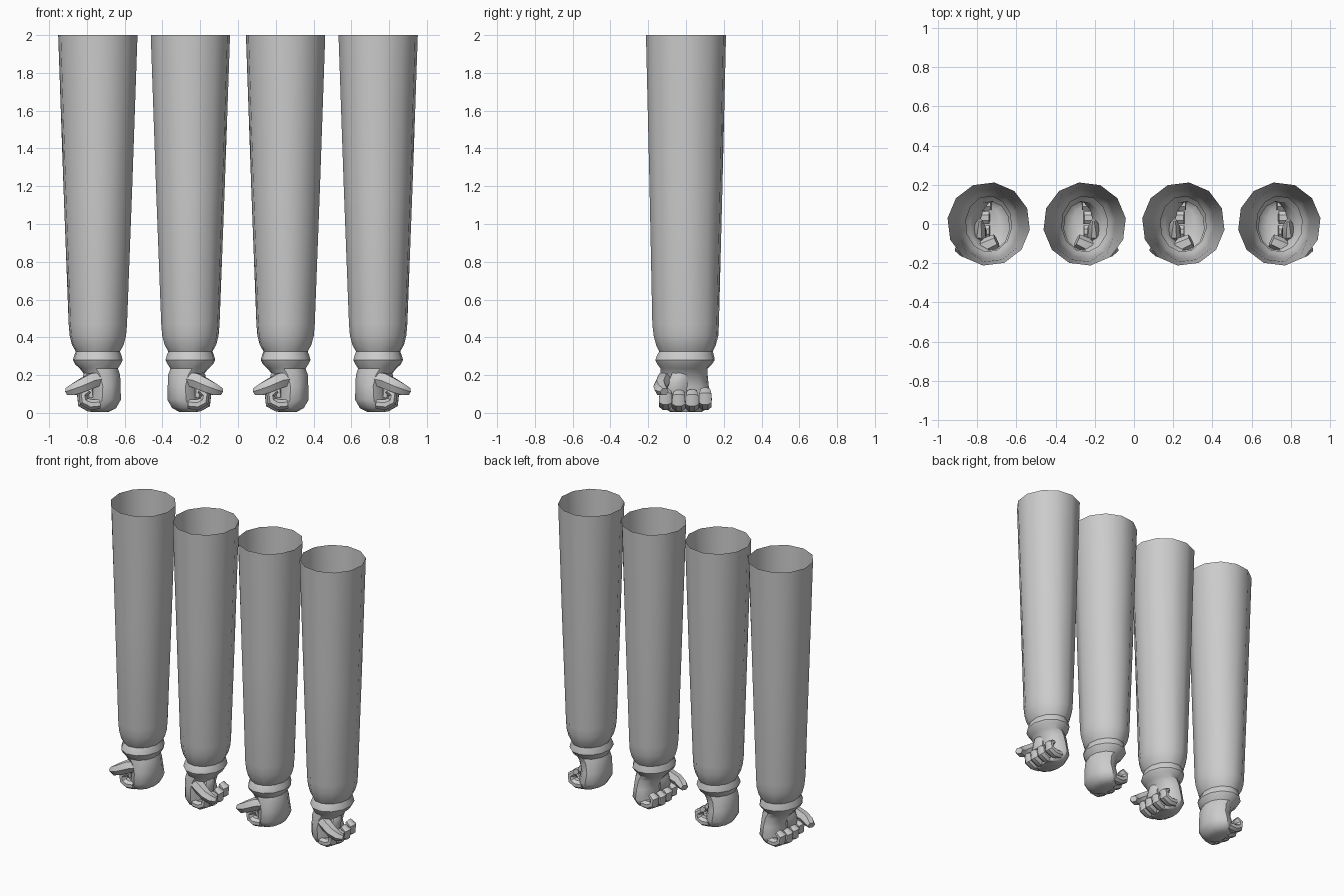
import bpy, bmesh, math
from mathutils import Vector

cube = bpy.data.objects.get("Cube")
if cube:
    bpy.data.objects.remove(cube)

grey = bpy.data.materials.new("plain_grey")
grey.use_nodes = True
COLOR = (0.6, 0.6, 0.6, 1)
grey.diffuse_color = COLOR
grey.node_tree.nodes["Principled BSDF"].inputs["Base Color"].default_value = COLOR


def loft(name, rings, place, cap_start=False, cap_end=False, angle=40):
    """Skin a list of equal rings; place = (x position, mirror sign)."""
    px, sign = place
    bm = bmesh.new()
    loops = [[bm.verts.new((px + sign * p.x, p.y, p.z)) for p in r] for r in rings]
    for a, b in zip(loops, loops[1:]):
        for i in range(len(a)):
            j = (i + 1) % len(a)
            bm.faces.new((a[i], a[j], b[j], b[i]))
    if cap_start:
        bm.faces.new(loops[0])
    if cap_end:
        bm.faces.new(loops[-1])
    bmesh.ops.recalc_face_normals(bm, faces=bm.faces)
    mesh = bpy.data.meshes.new(name)
    bm.to_mesh(mesh)
    bm.free()
    mesh.materials.append(grey)
    obj = bpy.data.objects.new(name, mesh)
    bpy.context.collection.objects.link(obj)
    bpy.ops.object.select_all(action='DESELECT')
    obj.select_set(True)
    bpy.context.view_layer.objects.active = obj
    bpy.ops.object.shade_smooth_by_angle(angle=math.radians(angle))
    return obj


def ovals(rows, sides=12):
    """Level oval rings from (z, centre x, radius x, centre y, radius y)."""
    angles = [math.radians(8) + math.tau * i / sides for i in range(sides)]
    return [[Vector((cx + rx * math.cos(a), cy + ry * math.sin(a), z)) for a in angles]
            for z, cx, rx, cy, ry in rows]


def sweep(path, side, sides=8):
    """Rings across a path of (point, half width along side, half depth)."""
    pts = [Vector(p[0]) for p in path]
    rings = []
    for i, (p, w, d) in enumerate(path):
        t = (pts[min(i + 1, len(pts) - 1)] - pts[max(i - 1, 0)]).normalized()
        s = (Vector(side) - t * t.dot(Vector(side))).normalized()
        n = t.cross(s)
        rings.append([pts[i] + s * w * math.cos(a) + n * d * math.sin(a)
                      for a in (math.tau * (k + 0.5) / sides for k in range(sides))])
    return rings


SLEEVE = [(2, 0, .212, 0, .214), (1.2, 0, .184, 0, .195), (.47, 0, .156, -.002, .178),
          (.41, 0, .151, 0, .173), (.36, 0, .138, 0, .16), (.325, 0, .118, 0, .143)]
HAND = [(.325, 0, .118, 0, .143), (.305, 0, .126, -.003, .152), (.28, 0, .133, -.005, .159),
        (.258, 0, .122, -.007, .147), (.235, -.005, .102, -.01, .126),
        (.2, -.025, .094, -.01, .126), (.14, -.038, .083, -.008, .13),
        (.07, -.035, .088, 0, .14), (.025, -.022, .075, 0, .12), (.006, -.01, .05, 0, .085)]

for number, place in enumerate([(-.742, -1), (-.252, 1), (.252, -1), (.742, 1)], 1):
    tag = f"_{number}"
    # open sleeve, then wrist roll and closed hand
    loft("sleeve" + tag, ovals(SLEEVE), place)
    loft("hand" + tag, ovals(HAND), place, cap_end=True)

    # four curled fingers, outer ones slightly raised
    for k, finger in enumerate(["index", "middle", "ring", "little"]):
        y = -.108 + .07 * k
        lift = .12 * abs(y)
        curl = [((.0, .034), .034, .028), ((.05, .03), .037, .03), ((.086, .048), .037, .029),
                ((.092, .085), .036, .026), ((.062, .108), .028, .018)]
        path = [((x - lift, y, z + lift), w, d) for (x, z), w, d in curl]
        loft(f"{finger}_finger{tag}", sweep(path, (0, 1, 0)), place, True, True, 35)

    # thumb laid across the front
    thumb = [((-.04, -.085, .185), .036, .035), ((.03, -.118, .172), .045, .042),
             ((.09, -.135, .142), .04, .038), ((.13, -.132, .122), .034, .036),
             ((.16, -.115, .112), .022, .026)]
    loft("thumb" + tag, sweep(thumb, (0, 0, 1), 6), place, True, True, 35)

    # fleshy pad at the thumb root, ending in the palm fold
    pad = [((.045, .02, .238), .008, .012), ((.048, -.03, .19), .052, .034),
           ((.045, -.05, .13), .06, .034), ((.035, -.05, .08), .05, .025)]
    loft("palm_pad" + tag, sweep(pad, (0, 1, 0)), place, True, True)
